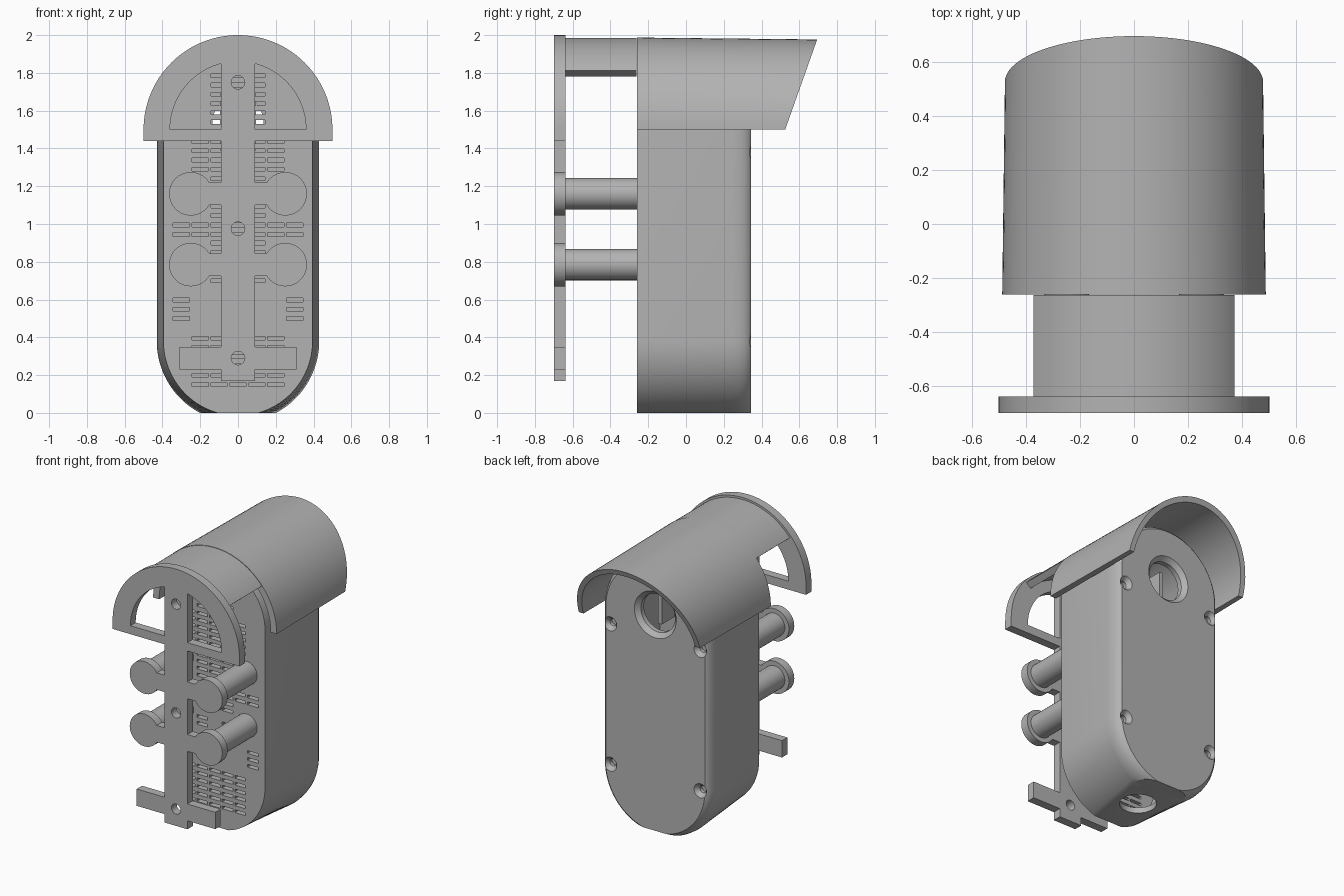
import bpy, bmesh
from math import sin, cos, asin, pi, radians
from mathutils import Vector

cube = bpy.data.objects.get("Cube")
if cube:
    bpy.data.objects.remove(cube, do_unlink=True)

GREY = (0.45, 0.45, 0.45, 1)
grey = bpy.data.materials.new("mid_grey")
grey.use_nodes = True
grey.diffuse_color = GREY
grey.node_tree.nodes["Principled BSDF"].inputs["Base Color"].default_value = GREY


def arc(cx, cz, r, a0, a1, n):
    """Points on an arc in the XZ plane, angles in radians."""
    return [(cx + r * cos(a0 + (a1 - a0) * i / n), cz + r * sin(a0 + (a1 - a0) * i / n))
            for i in range(n + 1)]


def loft(bm, rings, closed=False):
    """Skin equal-length rings; cap the ends, or close them into a loop."""
    vs = [[bm.verts.new(p) for p in ring] for ring in rings]
    n = len(vs[0])
    pairs = list(zip(vs, vs[1:])) + ([(vs[-1], vs[0])] if closed else [])
    for a, b in pairs:
        for i in range(n):
            j = (i + 1) % n
            bm.faces.new((a[i], a[j], b[j], b[i]))
    if not closed:
        bm.faces.new(vs[0])
        bm.faces.new(vs[-1])


def lathe(bm, centre, axis, stations, n=40):
    """Round stack of (offset, radius) along axis 'Y' or 'Z'."""
    rings = []
    for off, r in stations:
        pts = arc(0, 0, r, 0, 2 * pi, n)[:-1]
        rings.append([Vector(centre) + (Vector((a, off, b)) if axis == "Y" else Vector((a, b, off)))
                      for a, b in pts])
    loft(bm, rings)


def box(bm, centre, size):
    x, y, z = (s / 2 for s in size)
    loft(bm, [[Vector(centre) + Vector(p) for p in
               ((-x, sy, -z), (x, sy, -z), (x, sy, z), (-x, sy, z))] for sy in (-y, y)])


def make(name, bm):
    bmesh.ops.recalc_face_normals(bm, faces=bm.faces)
    me = bpy.data.meshes.new(name)
    bm.to_mesh(me)
    bm.free()
    ob = bpy.data.objects.new(name, me)
    bpy.context.collection.objects.link(ob)
    me.materials.append(grey)
    return ob


def select(ob):
    bpy.ops.object.select_all(action="DESELECT")
    ob.select_set(True)
    bpy.context.view_layer.objects.active = ob


def smooth(ob):
    select(ob)
    bpy.ops.object.shade_smooth_by_angle(angle=radians(25))


def cut(ob, bm):
    cutter = make("cutter", bm)
    cutter.hide_render = True
    mod = ob.modifiers.new("cut", "BOOLEAN")
    mod.operation, mod.solver, mod.object = "DIFFERENCE", "EXACT", cutter
    select(ob)
    bpy.ops.object.modifier_apply(modifier=mod.name)
    bpy.data.objects.remove(cutter, do_unlink=True)


TOP, LOW = 1.5, 0.38          # centres of the rounded ends
FRONT, BACK = -0.26, 0.345    # housing depth


def housing_ring(y, r, floor=0.0):
    """Stadium outline with its lower end cut flat at the floor."""
    a = asin((LOW - floor) / r)
    pts = arc(0, TOP, r, 0, pi, 40) + arc(0, LOW, r, pi, pi + a, 20) + arc(0, LOW, r, -a, 0, 20)
    return [(x, y, z) for x, z in pts]


# Housing: drafted shell with a rounded rear edge
bm = bmesh.new()
loft(bm, [housing_ring(*s) for s in ((FRONT, 0.395), (0.24, 0.43), (0.28, 0.426),
                                     (0.31, 0.418), (0.333, 0.405), (BACK, 0.39))])
housing = make("housing", bm)

bm = bmesh.new()
loft(bm, [housing_ring(-0.22, 0.36, 0.04), housing_ring(0.28, 0.37, 0.04)])
cut(housing, bm)

# Openings: lens hole, cable hole, screw sinks and vent slots
bm = bmesh.new()
lathe(bm, (0, 0, 1.54), "Y", [(0.2, 0.135), (0.315, 0.135), (BACK, 0.165), (0.4, 0.165)])
lathe(bm, (0, 0.04, 0), "Z", [(-0.1, 0.12), (0.1, 0.12)])
for sx in (-1, 1):
    for z in (LOW, 1.38):
        lathe(bm, (sx * 0.355, 0, z), "Y",
              [(0.29, 0.025), (0.315, 0.025), (BACK, 0.05), (0.4, 0.05)], 24)
blocks = [(0.15, 6, (0, 1, 2)), (0.5, 3, (3,)), (0.7, 2, (1,)), (0.85, 2, (0, 1)),
          (0.945, 2, (0, 1, 2, 3)), (1.045, 4, (0, 1)), (1.24, 1, (0, 1)),
          (1.29, 5, (0, 1, 2)), (1.54, 6, (0, 1))]
for z0, rows, cols in blocks:
    for k in range(rows):
        for c in {s * c for c in cols for s in (-1, 1)}:
            box(bm, (c * 0.1, FRONT, z0 + k * 0.049), (0.086, 0.14, 0.02))
cut(housing, bm)
smooth(housing)

# Bracket behind the lens hole
bm = bmesh.new()
for sx in (-1, 1):
    box(bm, (sx * 0.08, 0.1, 1.54), (0.03, 0.16, 0.3))
box(bm, (0, 0.02, 1.46), (0.16, 0.03, 0.14))
make("lens_bracket", bm)


def shell(name, a0, a1, front, back, slope=0.0):
    """Arched strip; each station is (y, inner radius, outer radius)."""
    bm = bmesh.new()
    rings = []
    n = 48
    for i in range(n + 1):
        a = a0 + (a1 - a0) * i / n
        ring = []
        for (y, ri, ro), s, order in ((front, 0, 1), (back, slope, -1)):
            for r in (ri, ro)[::order]:
                ring.append((r * cos(a), y + s * r * sin(a), TOP + r * sin(a)))
        rings.append(ring)
    loft(bm, rings)
    smooth(make(name, bm))


# Rain hood with a slanted rear, and the arched link to the wall plate
shell("hood", 0, pi, (FRONT, 0.44, 0.487), (0.525, 0.44, 0.477), 0.355)
shell("hood_link", radians(40), radians(140), (-0.64, 0.438, 0.485), (-0.262, 0.438, 0.485))

# Wall plate: one outline mirrored about the centre, with holes
PEGS = (0.785, 1.16)
half = [(0.09, 0.17), (0.09, 0.23), (0.31, 0.23), (0.31, 0.35), (0.09, 0.35)]
for z in PEGS:
    a = pi - asin(0.06 / 0.115)
    half += [(0.09, z - 0.06)] + arc(0.25, z, 0.115, -a, a, 36) + [(0.09, z + 0.06)]
half += [(0.09, 1.44), (0.5, 1.44)] + arc(0, TOP, 0.5, 0, pi / 2, 32)
outlines = [half + [(-x, z) for x, z in half[-2::-1]]]
window = [(0.09, TOP)] + arc(0, TOP, 0.36, 0, pi / 2 - asin(0.25), 24)
outlines += [window, [(-x, z) for x, z in window]]
outlines += [arc(0, z, 0.036, 0, 2 * pi, 24)[:-1] for z in (0.29, 0.975, 1.75)]
curve = bpy.data.curves.new("wall_plate", "CURVE")
curve.dimensions, curve.fill_mode, curve.extrude = "2D", "BOTH", 0.03
for pts in outlines:
    sp = curve.splines.new("POLY")
    sp.points.add(len(pts) - 1)
    sp.use_cyclic_u = True
    for p, (x, z) in zip(sp.points, pts):
        p.co = (x, z, 0, 1)
plate = bpy.data.objects.new("wall_plate", curve)
bpy.context.collection.objects.link(plate)
curve.materials.append(grey)
plate.rotation_euler.x = pi / 2
plate.location.y = -0.668
select(plate)
bpy.ops.object.convert(target="MESH")
smooth(bpy.context.object)

# Stand-off pegs
for side, sx in (("left", 1), ("right", -1)):
    for level, z in zip(("lower", "upper"), PEGS):
        bm = bmesh.new()
        lathe(bm, (sx * 0.25, 0, z), "Y", [(-0.64, 0.083), (FRONT, 0.083)], 32)
        smooth(make(f"{level}_{side}_peg", bm))
